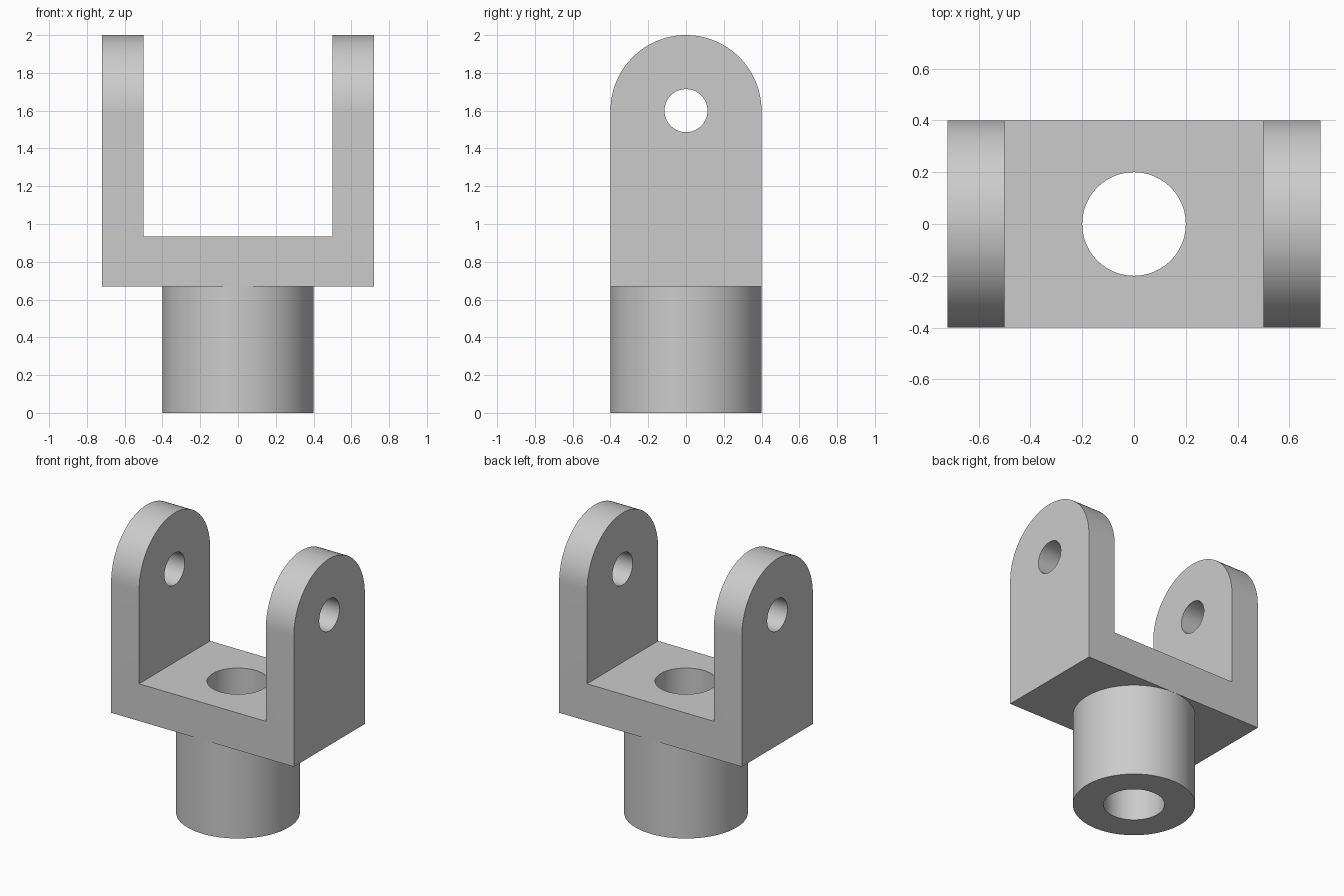
import bpy
import bmesh
from math import cos, sin, pi, radians
from mathutils import Matrix

cube = bpy.data.objects.get("Cube")
if cube:
    bpy.data.objects.remove(cube, do_unlink=True)

# Main dimensions
WIDTH, RADIUS = 1.44, 0.4
BASE_Z, FLOOR_Z, PIN_Z = 0.67, 0.935, 1.6
GAP, PIN_R, BORE_R = 1.0, 0.114, 0.2
SEGMENTS = 96

grey = bpy.data.materials.new("plain grey")
grey.use_nodes = True
grey.diffuse_color = (0.6, 0.6, 0.6, 1)
grey.node_tree.nodes["Principled BSDF"].inputs["Base Color"].default_value = grey.diffuse_color


def make_object(name, bm):
    bmesh.ops.recalc_face_normals(bm, faces=bm.faces)
    mesh = bpy.data.meshes.new(name)
    bm.to_mesh(mesh)
    bm.free()
    mesh.materials.append(grey)
    obj = bpy.data.objects.new(name, mesh)
    bpy.context.collection.objects.link(obj)
    return obj


def activate(obj):
    bpy.ops.object.select_all(action='DESELECT')
    obj.select_set(True)
    bpy.context.view_layer.objects.active = obj


def cylinder(name, radius, length, matrix):
    bm = bmesh.new()
    bmesh.ops.create_cone(bm, cap_ends=True, segments=SEGMENTS, radius1=radius,
                          radius2=radius, depth=length, matrix=matrix)
    return make_object(name, bm)


def cut(target, cutter):
    cutter.hide_render = True
    mod = target.modifiers.new("cut", 'BOOLEAN')
    mod.operation, mod.solver, mod.object = 'DIFFERENCE', 'EXACT', cutter
    activate(target)
    bpy.ops.object.modifier_apply(modifier=mod.name)
    bpy.data.objects.remove(cutter, do_unlink=True)


# Fork: round-topped outline extruded across the width
bm = bmesh.new()
half = SEGMENTS // 2
outline = [(-RADIUS, BASE_Z), (RADIUS, BASE_Z)]
outline += [(RADIUS * cos(pi * i / half), PIN_Z + RADIUS * sin(pi * i / half))
            for i in range(half + 1)]
face = bm.faces.new([bm.verts.new((-WIDTH / 2, y, z)) for y, z in outline])
extruded = bmesh.ops.extrude_face_region(bm, geom=[face])
bmesh.ops.translate(bm, vec=(WIDTH, 0, 0),
                    verts=[v for v in extruded["geom"] if isinstance(v, bmesh.types.BMVert)])
fork = make_object("fork", bm)

# Slot between the two arms
bm = bmesh.new()
slot_height = 2
bmesh.ops.create_cube(bm, size=1, matrix=Matrix.Translation((0, 0, FLOOR_Z + slot_height / 2))
                      @ Matrix.Diagonal((GAP, 2, slot_height, 1)))
cut(fork, make_object("slot_cutter", bm))

# Pin holes through both arms, and the bore through the bridge
cut(fork, cylinder("pin_hole_cutter", PIN_R, 2,
                   Matrix.Translation((0, 0, PIN_Z)) @ Matrix.Rotation(pi / 2, 4, 'Y')))
cut(fork, cylinder("bore_cutter", BORE_R, 1, Matrix.Translation((0, 0, FLOOR_Z))))

# Shank: hollow tube, open where it meets the fork
bm = bmesh.new()
section = [(BORE_R, BASE_Z), (BORE_R, 0), (RADIUS, 0), (RADIUS, BASE_Z)]
points = [bm.verts.new((r, 0, z)) for r, z in section]
edges = [bm.edges.new(pair) for pair in zip(points, points[1:])]
bmesh.ops.spin(bm, geom=points + edges, cent=(0, 0, 0), axis=(0, 0, 1),
               angle=2 * pi, steps=SEGMENTS, use_merge=True)
bmesh.ops.remove_doubles(bm, verts=bm.verts, dist=0.0001)
shank = make_object("shank", bm)
# An open shell: make sure the underside points down
bottom = min(shank.data.polygons, key=lambda p: p.center.z)
if bottom.normal.z > 0:
    shank.data.flip_normals()

for part in (fork, shank):
    activate(part)
    bpy.ops.object.shade_smooth_by_angle(angle=radians(30))
